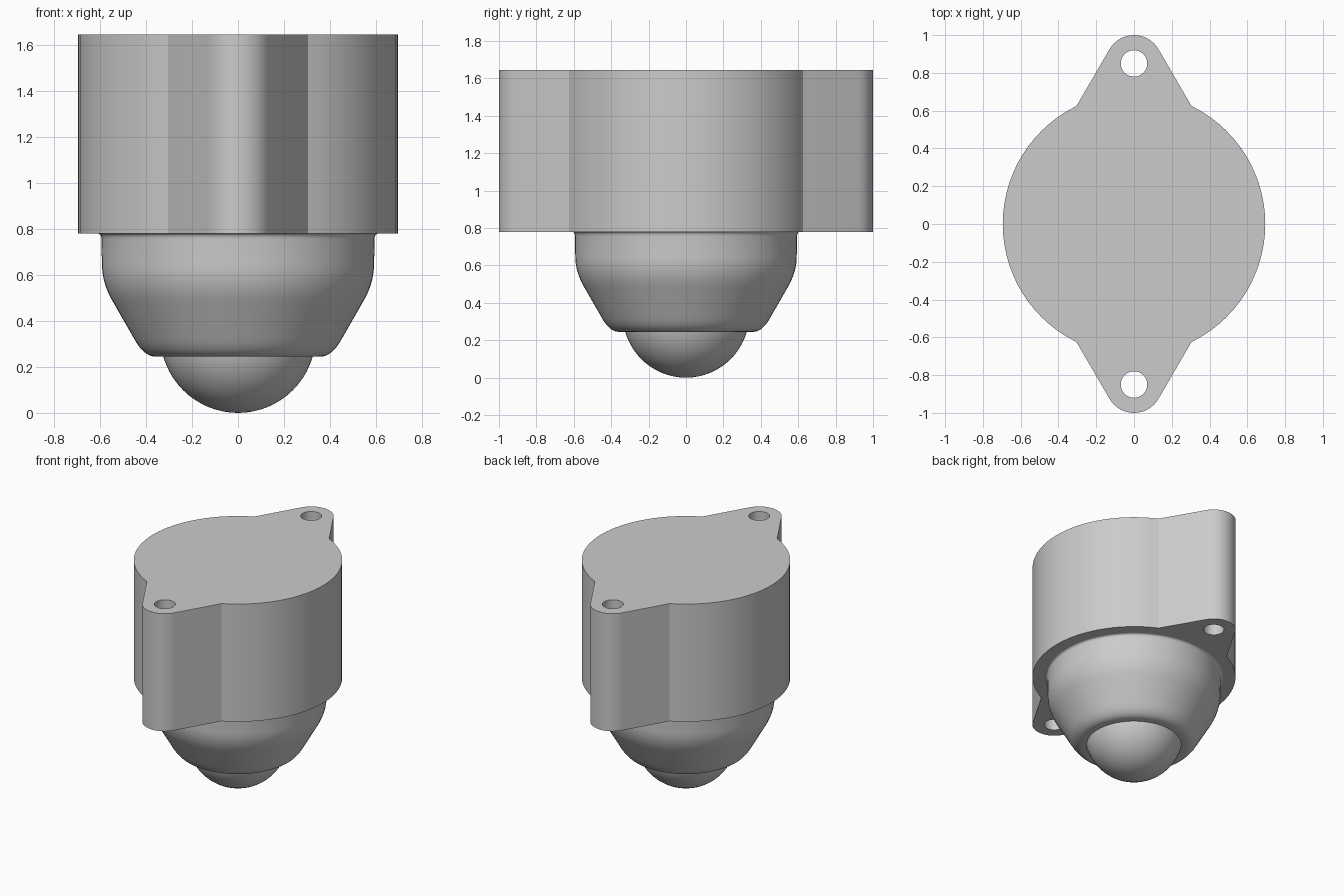
import bpy, bmesh
from math import sin, cos, radians, pi, sqrt

TOP, FLANGE_Z, DOME_Z = 1.645, 0.78, 0.245
BODY_R, LUG_Y, LUG_R, HOLE_R = 0.695, 0.85, 0.15, 0.07
BALL_R = 0.338

if "Cube" in bpy.data.objects:
    bpy.data.objects.remove(bpy.data.objects["Cube"])

grey = bpy.data.materials.new("grey metal")
grey.use_nodes = True
colour = (0.6, 0.6, 0.6, 1)
grey.diffuse_color = colour
grey.node_tree.nodes["Principled BSDF"].inputs["Base Color"].default_value = colour


def finish(obj):
    if not obj.data.materials:
        obj.data.materials.append(grey)
    bpy.ops.object.select_all(action='DESELECT')
    obj.select_set(True)
    bpy.context.view_layer.objects.active = obj
    bpy.ops.object.shade_smooth_by_angle(angle=radians(30))


def arc(cx, cy, r, start, end, steps):
    """Points on an arc, angles in degrees."""
    angles = [radians(start + (end - start) * i / steps) for i in range(steps + 1)]
    return [(cx + r * cos(a), cy + r * sin(a)) for a in angles]


def rounded(a, b, c, steps=8):
    """Soft corner from a to c, pulled towards b."""
    ts = [i / steps for i in range(steps + 1)]
    return [tuple((1 - t) ** 2 * p + 2 * t * (1 - t) * q + t * t * s
                  for p, q, s in zip(a, b, c)) for t in ts]


def revolve(name, profile, steps=64):
    """Turn a radius/height profile about the vertical axis."""
    bm = bmesh.new()
    verts = [bm.verts.new((r, 0, z)) for r, z in profile]
    edges = [bm.edges.new(pair) for pair in zip(verts, verts[1:])]
    bmesh.ops.spin(bm, geom=verts + edges, axis=(0, 0, 1), cent=(0, 0, 0),
                   angle=2 * pi, steps=steps)
    bmesh.ops.remove_doubles(bm, verts=bm.verts, dist=0.0005)
    bmesh.ops.recalc_face_normals(bm, faces=bm.faces)
    mesh = bpy.data.meshes.new(name)
    bm.to_mesh(mesh)
    bm.free()
    obj = bpy.data.objects.new(name, mesh)
    bpy.context.collection.objects.link(obj)
    finish(obj)


# Flanged body: round outline with two tapered lugs and their bolt holes
half = arc(0, 0, BODY_R, -64, 64, 28) + arc(0, LUG_Y, LUG_R, 30, 150, 16)
outline = half + [(-x, -y) for x, y in half]
holes = [arc(0, s * LUG_Y, HOLE_R, 0, 350, 35) for s in (1, -1)]
curve = bpy.data.curves.new("flanged_body", 'CURVE')
curve.dimensions = '2D'
curve.fill_mode = 'BOTH'
curve.extrude = (TOP - FLANGE_Z) / 2
for loop in [outline] + holes:
    spline = curve.splines.new('POLY')
    spline.points.add(len(loop) - 1)
    for point, (x, y) in zip(spline.points, loop):
        point.co = (x, y, 0, 1)
    spline.use_cyclic_u = True
curve.materials.append(grey)
body = bpy.data.objects.new("flanged_body", curve)
body.location.z = (TOP + FLANGE_Z) / 2
bpy.context.collection.objects.link(body)
bpy.ops.object.select_all(action='DESELECT')
body.select_set(True)
bpy.context.view_layer.objects.active = body
bpy.ops.object.convert(target='MESH')
body = bpy.context.object
bm = bmesh.new()
bm.from_mesh(body.data)
bmesh.ops.remove_doubles(bm, verts=bm.verts, dist=0.0005)
bmesh.ops.recalc_face_normals(bm, faces=bm.faces)
bm.to_mesh(body.data)
bm.free()
finish(body)

# Tapered housing below the flange, with soft corners
ring = sqrt(BALL_R ** 2 - (BALL_R - DOME_Z) ** 2)
revolve("ball_housing",
        rounded((0.612, FLANGE_Z), (0.594, FLANGE_Z), (0.594, 0.755), 5)
        + rounded((0.592, 0.65), (0.592, 0.565), (0.545, 0.485))
        + rounded((0.453, 0.325), (0.41, DOME_Z), (0.36, DOME_Z))
        + [(ring, DOME_Z)])

# Rolling ball
revolve("ball", [(max(x, 0), z) for x, z in arc(0, BALL_R, BALL_R, -90, 90, 32)])
